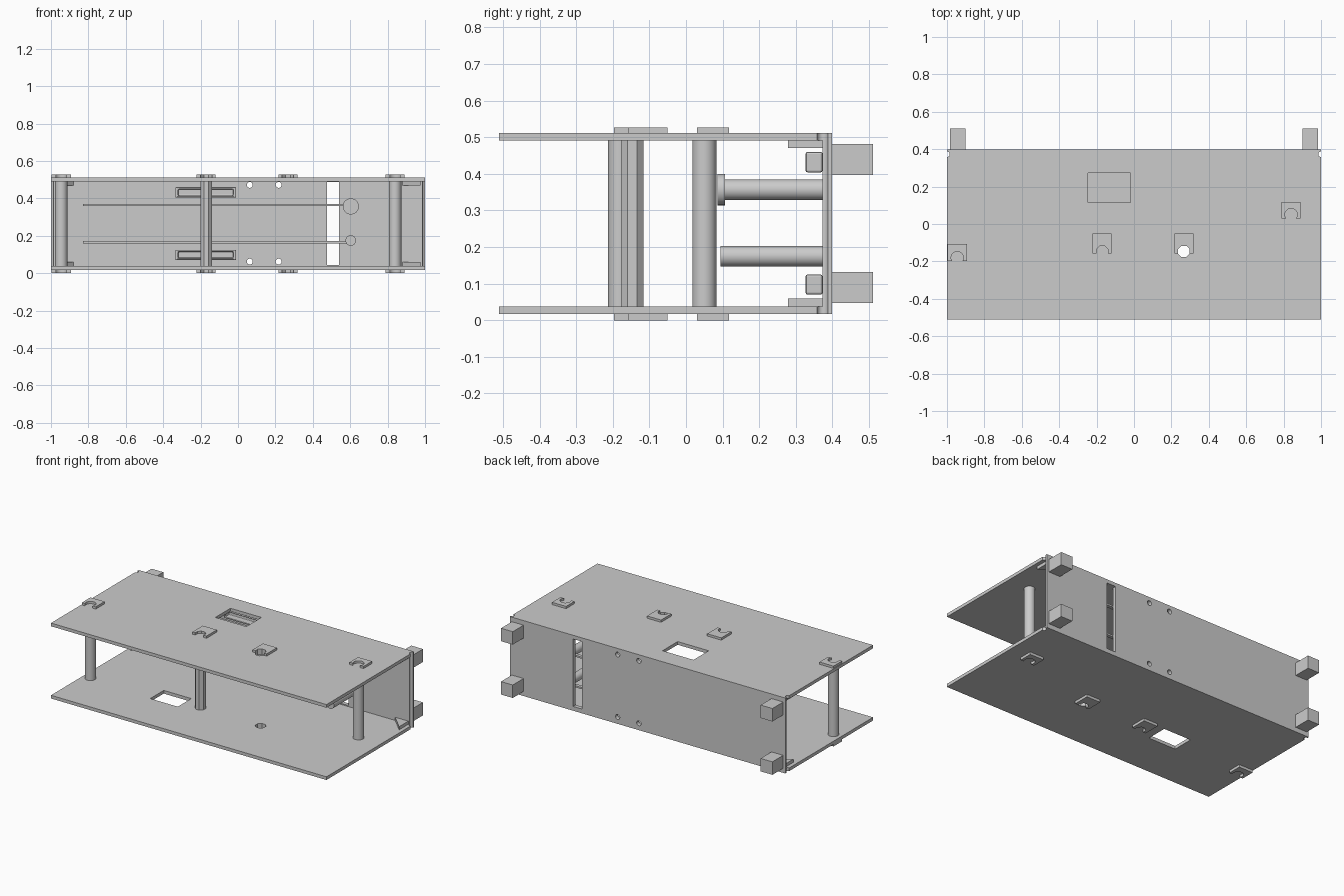
import bpy, bmesh, math
from mathutils import Matrix

if "Cube" in bpy.data.objects:
    bpy.data.objects.remove(bpy.data.objects["Cube"])


def finish(name, bm):
    me = bpy.data.meshes.new(name)
    bmesh.ops.recalc_face_normals(bm, faces=bm.faces)
    bm.to_mesh(me)
    bm.free()
    ob = bpy.data.objects.new(name, me)
    bpy.context.collection.objects.link(ob)
    return ob


def box(name, x0, x1, y0, y1, z0, z1):
    bm = bmesh.new()
    m = Matrix.Translation(((x0 + x1) / 2, (y0 + y1) / 2, (z0 + z1) / 2))
    bmesh.ops.create_cube(bm, size=1, matrix=m @ Matrix.Diagonal((x1 - x0, y1 - y0, z1 - z0, 1)))
    return finish(name, bm)


def cyl(name, a, b, c0, c1, r, n=32, axis='Z'):
    # a, b = centre across the axis; c0..c1 = extent along it
    bm = bmesh.new()
    mid = (c0 + c1) / 2
    if axis == 'Z':
        m = Matrix.Translation((a, b, mid)) @ Matrix.Rotation(math.pi / n, 4, 'Z')
    else:
        m = Matrix.Translation((a, mid, b)) @ Matrix.Rotation(math.pi / 2, 4, 'X')
    bmesh.ops.create_cone(bm, cap_ends=True, segments=n, radius1=r, radius2=r, depth=c1 - c0, matrix=m)
    ob = finish(name, bm)
    if n > 8:
        select(ob)
        bpy.ops.object.shade_smooth_by_angle()
    return ob


def select(ob):
    bpy.ops.object.select_all(action='DESELECT')
    ob.select_set(True)
    bpy.context.view_layer.objects.active = ob


def cut(ob, cutters):
    for c in cutters:
        md = ob.modifiers.new("cut", 'BOOLEAN')
        md.operation = 'DIFFERENCE'
        md.solver = 'EXACT'
        md.object = c
        select(ob)
        bpy.ops.object.modifier_apply(modifier=md.name)
        bpy.data.objects.remove(c)


# pillar stations: pillar x, y, pad front y, pad back y, sides
stations = [(-0.945, -0.18, -0.197, -0.107, 32),
            (-0.17, -0.147, -0.157, -0.05, 8),
            (0.267, -0.147, -0.157, -0.05, 8),
            (0.84, 0.05, 0.03, 0.117, 32)]
R = 0.033

# top and bottom plates with windows, corner notches and one open pillar hole
windows = {"top": (-0.245, -0.02, 0.115, 0.272), "bottom": (-0.49, -0.29, -0.21, -0.07)}
for side, z0, z1 in (("top", 0.491, 0.512), ("bottom", 0.017, 0.038)):
    plate = box(side + "_plate", -1, 1, -0.511, 0.373, z0, z1)
    cutters = [box("c", *windows[side], z0 - 0.1, z1 + 0.1),
               cyl("c", 0.267, -0.147, z0 - 0.1, z1 + 0.1, R, 8)]
    cutters += [cyl("c", s, 0.373, z0 - 0.1, z1 + 0.1, 0.015, 16) for s in (-1, 1)]
    cut(plate, cutters)
    # pads bitten by the pillar circle
    p0, p1 = (0.512, 0.527) if side == "top" else (0.0, 0.017)
    for i, (x, y, ya, yb, n) in enumerate(stations):
        pad = box(f"{side}_pad_{i}", x - 0.051, x + 0.051, ya, yb, p0, p1)
        cut(pad, [cyl("c", x, y, p0 - 0.1, p1 + 0.1, R, n)])

# upright pillars
for i, (x, y, ya, yb, n) in enumerate(stations):
    if i != 2:
        cyl(f"pillar_{i}", x, y, 0.019, 0.510, R, n)

# back panel with slot, inner groove and screw holes
panel = box("back_panel", -1, 1, 0.373, 0.399, 0.017, 0.512)
cutters = [box("c", 0.475, 0.54, 0.3, 0.5, 0.045, 0.488),
           box("c", 0.59, 0.617, 0.3, 0.378, 0.045, 0.488)]
cutters += [cyl("c", x, z, 0.3, 0.5, 0.016, 16, 'Y') for x in (0.063, 0.217) for z in (0.062, 0.472)]
cutters += [cyl("c", s, 0.373, -0.1, 0.7, 0.015, 16) for s in (-1, 1)]
cut(panel, cutters)

# feet and triangular corner brackets
for sx in (-1, 1):
    for z0, z1, b0, b1 in ((0.047, 0.132, 0.038, 0.059), (0.397, 0.482, 0.470, 0.491)):
        box("rear_foot", *sorted((sx * 0.9, sx * 0.985)), 0.399, 0.511, z0, z1)
        bm = bmesh.new()
        f = bm.faces.new([bm.verts.new((sx * x, y, b0)) for x, y in
                          ((0.975, 0.373), (0.88, 0.373), (0.975, 0.278))])
        ext = bmesh.ops.extrude_face_region(bm, geom=[f])
        bmesh.ops.translate(bm, vec=(0, 0, b1 - b0),
                            verts=[v for v in ext["geom"] if isinstance(v, bmesh.types.BMVert)])
        finish("corner_bracket", bm)

# open socket shells on the inner face of the panel
for z0, z1 in ((0.07, 0.125), (0.404, 0.46)):
    sock = box("socket", -0.335, -0.01, 0.327, 0.373, z0, z1)
    md = sock.modifiers.new("bevel", 'BEVEL')
    md.width = 0.006
    md.segments = 2
    md.limit_method = 'ANGLE'
    cut(sock, [box("c", -0.32, -0.025, 0.3, 0.365, z0 + 0.011, z1 - 0.011)])

# tubes, collar and thin rails along the panel
cyl("upper_tube", 0.603, 0.357, 0.1, 0.373, 0.028, 32, 'Y')
cyl("tube_collar", 0.603, 0.357, 0.086, 0.106, 0.043, 32, 'Y')
cyl("lower_tube", 0.603, 0.175, 0.094, 0.373, 0.028, 32, 'Y')
box("upper_rail", -0.83, 0.603, 0.35, 0.373, 0.360, 0.371)
box("lower_rail", -0.83, 0.603, 0.35, 0.373, 0.160, 0.171)
